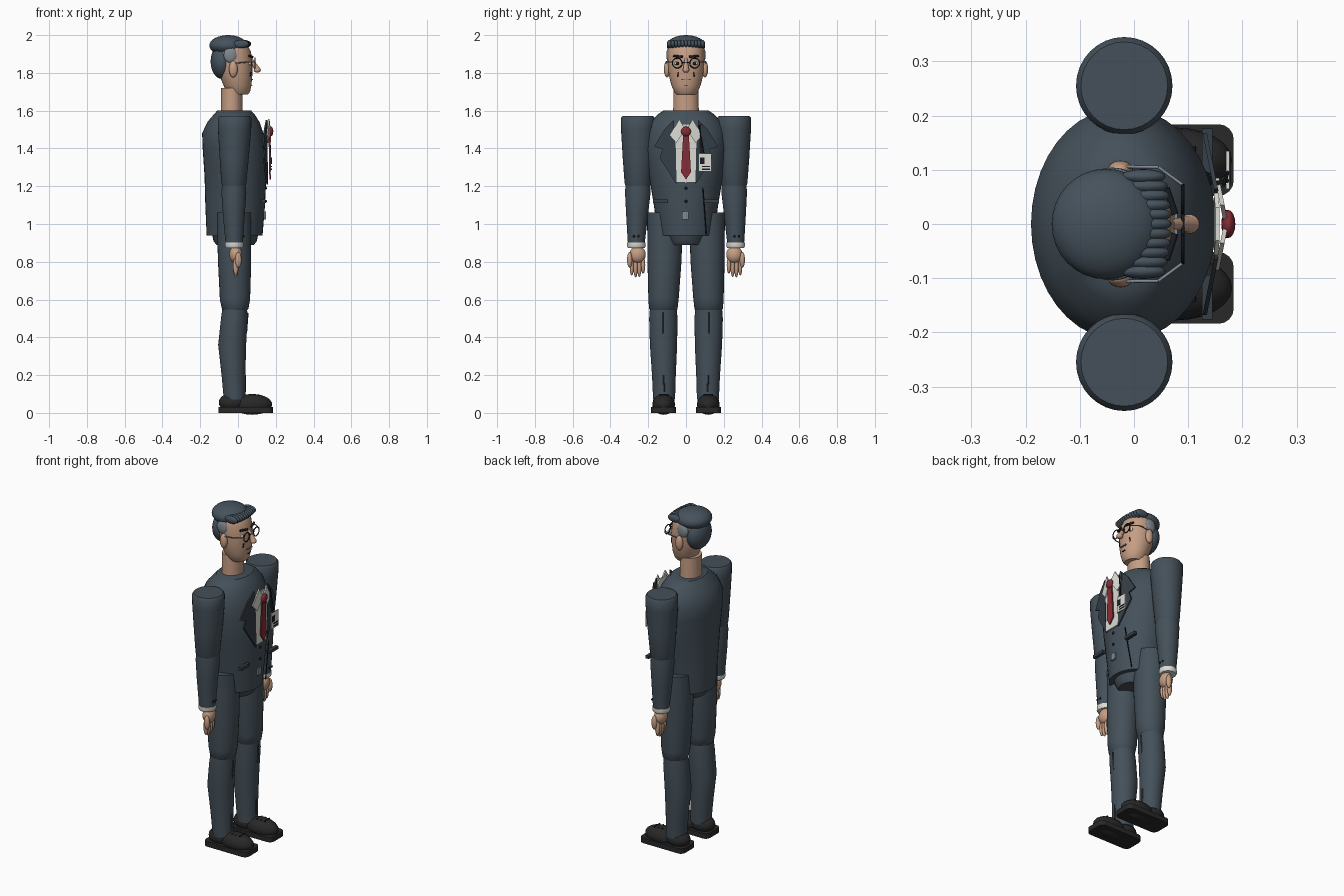
import bpy, bmesh, math
from mathutils import Vector, Matrix

if "Cube" in bpy.data.objects:
    bpy.data.objects.remove(bpy.data.objects["Cube"])


def material(name, rgb):
    m = bpy.data.materials.new(name)
    m.use_nodes = True
    m.diffuse_color = (*rgb, 1)
    m.node_tree.nodes["Principled BSDF"].inputs["Base Color"].default_value = (*rgb, 1)
    return m


SUIT = material("slate suit", (.058, .08, .1))
LAPEL = material("dark slate", (.036, .05, .064))
HAIR = material("slate hair", (.06, .084, .108))
SKIN = material("skin", (.56, .34, .23))
WHITE = material("shirt white", (.72, .72, .67))
RED = material("tie red", (.24, .025, .035))
GREY = material("grey", (.22, .25, .28))
SHOE = material("shoe black", (.022, .021, .021))
INK = material("ink", (.01, .012, .016))


def finish(name, bm, mat, angle=40):
    bmesh.ops.recalc_face_normals(bm, faces=bm.faces)
    me = bpy.data.meshes.new(name)
    bm.to_mesh(me)
    bm.free()
    for p in me.polygons:
        p.use_smooth = True
    me.set_sharp_from_angle(angle=math.radians(angle))
    me.materials.append(mat)
    ob = bpy.data.objects.new(name, me)
    bpy.context.collection.objects.link(ob)
    return ob


def loft(name, rings, mat, n=32):
    """Elliptical rings (z, cx, cy, rx, ry) joined into a closed body."""
    bm = bmesh.new()
    loops = []
    for z, cx, cy, rx, ry in rings:
        loops.append([bm.verts.new((cx + rx * math.cos(a), cy + ry * math.sin(a), z))
                      for a in (2 * math.pi * i / n for i in range(n))])
    for a, b in zip(loops, loops[1:]):
        for i in range(n):
            bm.faces.new((a[i], a[(i + 1) % n], b[(i + 1) % n], b[i]))
    bm.faces.new(loops[0])
    bm.faces.new(loops[-1])
    return finish(name, bm, mat)


def ball(name, c, r, mat, tilt=0, n=24):
    bm = bmesh.new()
    bmesh.ops.create_uvsphere(bm, u_segments=n, v_segments=n // 2, radius=1)
    m = Matrix.Translation(c) @ Matrix.Rotation(tilt, 4, 'Z') @ Matrix.Diagonal((*r, 1))
    bmesh.ops.transform(bm, matrix=m, verts=bm.verts)
    return finish(name, bm, mat, 60)


def box(name, c, size, mat, bevel=0):
    bm = bmesh.new()
    bmesh.ops.create_cube(bm, size=1, matrix=Matrix.Translation(c) @ Matrix.Diagonal((*size, 1)))
    if bevel:
        edges = [e for e in bm.edges if abs(e.verts[0].co.z - e.verts[1].co.z) > 1e-4]
        bmesh.ops.bevel(bm, geom=edges, offset=bevel, segments=4, affect='EDGES', profile=.5)
    return finish(name, bm, mat, 30)


def rod(name, a, b, r, mat, r2=None):
    a, b = Vector(a), Vector(b)
    d = b - a
    bm = bmesh.new()
    m = Matrix.Translation((a + b) / 2) @ d.to_track_quat('Z', 'Y').to_matrix().to_4x4()
    bmesh.ops.create_cone(bm, cap_ends=True, segments=12, radius1=r,
                          radius2=r if r2 is None else r2, depth=d.length, matrix=m)
    return finish(name, bm, mat)


def ring(name, c, big, small, mat):
    """Torus facing +x."""
    bm = bmesh.new()
    rows = []
    for i in range(24):
        a = math.tau * i / 24
        rows.append([bm.verts.new((c[0] + small * math.sin(t),
                                   c[1] + (big + small * math.cos(t)) * math.cos(a),
                                   c[2] + (big + small * math.cos(t)) * math.sin(a)))
                     for t in (math.tau * j / 8 for j in range(8))])
    for i in range(24):
        p, q = rows[i], rows[(i + 1) % 24]
        for j in range(8):
            bm.faces.new((p[j], p[(j + 1) % 8], q[(j + 1) % 8], q[j]))
    return finish(name, bm, mat)


def plate(name, pts, x, mat, slope=.2, thick=.008):
    """Thin outline of (y, z) points on the chest, sloping back with |y|."""
    bm = bmesh.new()
    f = bm.faces.new([bm.verts.new((x - slope * abs(y), y, z)) for y, z in pts])
    out = bmesh.ops.extrude_face_region(bm, geom=[f])
    verts = [v for v in out["geom"] if isinstance(v, bmesh.types.BMVert)]
    bmesh.ops.translate(bm, vec=(-thick, 0, 0), verts=verts)
    bmesh.ops.triangulate(bm, faces=[f for f in bm.faces if len(f.verts) > 4])
    return finish(name, bm, mat, 20)


# Jacket, hips, neck and head
loft("jacket", [(.94, -.018, 0, .148, .15), (1.1, -.015, 0, .158, .17), (1.25, -.014, 0, .163, .195),
                (1.4, -.018, 0, .169, .215), (1.48, -.028, 0, .162, .213), (1.54, -.024, 0, .138, .19),
                (1.58, -.02, 0, .108, .15), (1.6, -.02, 0, .09, .12)], SUIT, 40)
loft("hips", [(.89, -.015, 0, .1, .09), (.91, -.015, 0, .115, .1), (.96, -.015, 0, .125, .13)], SUIT)
loft("neck", [(1.58, -.033, 0, .058, .068), (1.72, -.033, 0, .056, .066)], SKIN)
loft("head", [(1.685, .002, 0, .05, .05), (1.70, .002, 0, .062, .062), (1.735, -.003, 0, .074, .078),
              (1.79, -.012, 0, .088, .091), (1.85, -.018, 0, .094, .096), (1.91, -.025, 0, .094, .096),
              (1.95, -.035, 0, .085, .088), (1.975, -.04, 0, .06, .06)], SKIN)

# Hair
ball("hair_cap", (-.052, 0, 1.945), (.1, .102, .055), HAIR, n=32)
ball("back_hair", (-.085, 0, 1.86), (.06, .09, .092), HAIR, n=32)
for i in range(-5, 6):
    y = i * .0175
    ball("fringe_lock", (.028 - 1.5 * y * y, y, 1.953), (.042, .014, .022), HAIR, n=16)

# Face centre
rod("nose_bridge", (.068, 0, 1.875), (.104, 0, 1.815), .008, SKIN, .016)
ball("nose_tip", (.102, 0, 1.815), (.019, .018, .014), SKIN, n=16)
rod("glasses_bridge", (.09, -.021, 1.855), (.09, .021, 1.855), .003, INK)
box("mouth", (.076, 0, 1.765), (.008, .048, .006), GREY)
box("chin_mark", (.073, 0, 1.735), (.006, .022, .004), INK)

for s, side in ((1, "left"), (-1, "right")):
    # Eyes, brows, glasses, ears and temples
    ball(side + "_eye", (.062, s * .045, 1.85), (.008, .017, .01), WHITE, n=16)
    ball(side + "_pupil", (.069, s * .045, 1.85), (.004, .008, .008), INK, n=12)
    rod(side + "_brow", (.076, s * .018, 1.885), (.06, s * .066, 1.89), .006, INK)
    rod(side + "_cheek_line", (.068, s * .042, 1.805), (.064, s * .044, 1.78), .003, INK)
    ring(side + "_lens_rim", (.09, s * .046, 1.852), .026, .003, INK)
    rod(side + "_hinge", (.09, s * .072, 1.857), (.045, s * .105, 1.857), .003, GREY)
    rod(side + "_temple", (.045, s * .105, 1.857), (-.03, s * .106, 1.85), .003, GREY)
    ball(side + "_ear", (-.025, s * .1, 1.82), (.023, .017, .044), SKIN)
    ball(side + "_side_hair", (-.04, s * .088, 1.895), (.036, .016, .042), GREY)

    # Arm with cuff
    y = s * .255
    loft(side + "_upper_arm", [(1.195, -.022, y, .058, .062), (1.215, -.022, y, .066, .07),
                               (1.35, -.02, y, .077, .08), (1.5, -.018, y, .088, .089),
                               (1.56, -.018, y, .089, .09), (1.572, -.018, y, .08, .081)], SUIT)
    loft(side + "_forearm", [(.9, -.02, s * .263, .046, .045), (1.05, -.022, s * .259, .058, .058),
                             (1.17, -.022, y, .066, .068), (1.215, -.022, y, .06, .064)], SUIT)
    loft(side + "_cuff", [(.874, -.02, s * .263, .044, .045), (.884, -.02, s * .263, .049, .05),
                          (.902, -.02, s * .263, .048, .049)], WHITE)
    for dy in (-.01, .014):
        ball("sleeve_button", (.03, s * .266 + dy, .935), (.004, .006, .006), INK, n=12)

    # Hand with fingers spread sideways and thumb outside
    ball(side + "_palm", (-.012, s * .256, .838), (.034, .043, .046), SKIN)
    for i, drop in enumerate((.735, .724, .727, .745)):
        ball("finger", (-.012, s * (.287 - i * .02), (.82 + drop) / 2),
             (.015, .0115, (.82 - drop) / 2 + .008), SKIN, n=12)
    ball(side + "_thumb", (.002, s * .298, .81), (.017, .014, .042), SKIN, n=16)

    # Leg, trouser creases
    loft(side + "_thigh", [(.535, -.015, s * .12, .055, .062), (.55, -.015, s * .12, .07, .075),
                           (.6, -.016, s * .119, .08, .08), (.8, -.018, s * .114, .088, .09),
                           (.95, -.02, s * .112, .09, .093), (1.06, -.02, s * .115, .09, .091)], SUIT)
    loft(side + "_shin", [(.07, -.018, s * .116, .057, .058), (.2, -.024, s * .117, .063, .063),
                          (.36, -.031, s * .119, .074, .072), (.5, -.02, s * .12, .07, .075),
                          (.57, -.016, s * .12, .064, .07)], SUIT)
    rod("knee_crease", (.052, s * .12, .53), (.044, s * .12, .42), .004, LAPEL)
    rod("ankle_crease", (.039, s * .117, .2), (.039, s * .116, .11), .004, LAPEL)

    # Shoe
    box(side + "_sole", (.04, s * .118, .015), (.288, .132, .03), SHOE, .028)
    ball(side + "_shoe_upper", (.075, s * .118, .045), (.106, .06, .055), SHOE)
    ball(side + "_shoe_heel", (-.03, s * .118, .055), (.072, .058, .05), SHOE)
    for x in (.06, .085, .11):
        rod("lace", (x, s * .118 - .025, .095), (x, s * .118 + .025, .095), .004, INK)

    # Lapel, collar, pocket flap and jacket opening
    plate(side + "_lapel", [(s * a, b) for a, b in ((.065, 1.55), (.115, 1.5), (.168, 1.41), (.125, 1.395),
                                                    (.14, 1.35), (.05, 1.21), (.054, 1.4))], .168, LAPEL)
    plate(side + "_collar", [(s * a, b) for a, b in ((.004, 1.5), (.035, 1.555), (.085, 1.47), (.05, 1.43))],
          .174, WHITE)
    box(side + "_pocket_flap", (.135, s * .135, 1.12), (.02, .082, .018), LAPEL)

# Shirt front and tie
plate("shirt_front", [(-.057, 1.22), (.057, 1.22), (.057, 1.5), (.03, 1.53), (-.03, 1.53), (-.057, 1.5)],
      .161, WHITE, .1)
plate("tie", [(0, 1.235), (.026, 1.275), (.015, 1.475), (-.015, 1.475), (-.026, 1.275)], .176, RED, .15)
ball("tie_knot", (.174, 0, 1.49), (.013, .026, .026), RED, n=16)

# Buttons, lower fastening and hem opening
for z in (1.19, 1.12):
    ball("jacket_button", (.148, 0, z), (.005, .008, .008), INK, n=12)
box("front_clasp", (.143, -.003, 1.045), (.01, .034, .04), GREY)
rod("jacket_opening", (.14, .09, 1.19), (.108, .108, .945), .003, INK)

# Badge and pen
box("badge", (.173, .1, 1.325), (.006, .07, .095), WHITE)
box("badge_photo", (.177, .085, 1.335), (.004, .024, .034), INK)
for z in (1.305, 1.29):
    box("badge_line", (.177, .107, z), (.004, .042, .006), INK)
rod("badge_cord", (.165, .07, 1.52), (.173, .095, 1.37), .003, INK)
rod("pen", (.15, .075, 1.53), (.172, .08, 1.37), .004, LAPEL)
